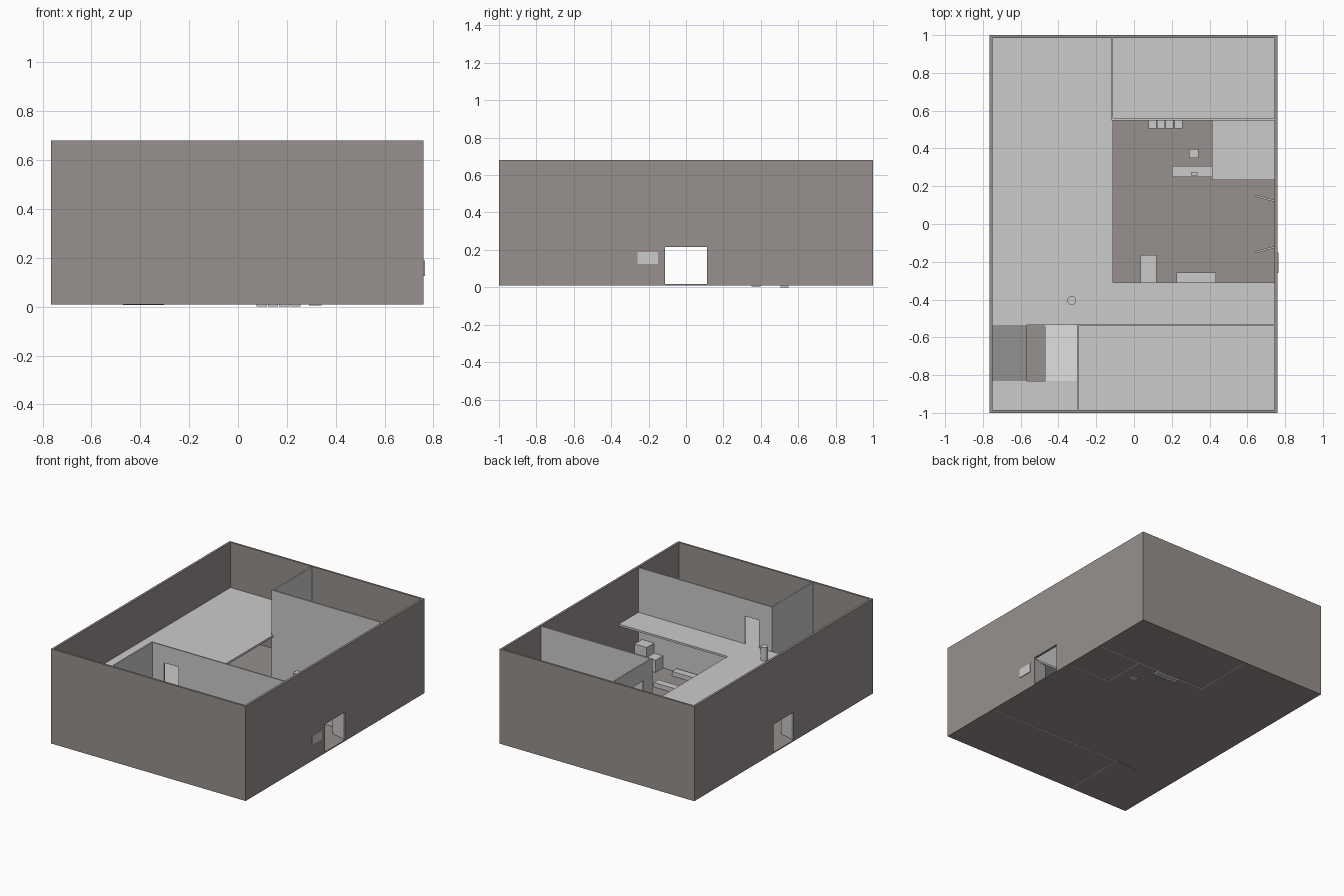
import bpy, bmesh
from math import atan2
from mathutils import Vector, Matrix

if "Cube" in bpy.data.objects:
    bpy.data.objects.remove(bpy.data.objects["Cube"])

brown = bpy.data.materials.new("brown_wall")
brown.diffuse_color = (0.31, 0.28, 0.27, 1)
brown.use_nodes = True
brown.node_tree.nodes["Principled BSDF"].inputs["Base Color"].default_value = brown.diffuse_color


def finish(name, bm, mat=None):
    bmesh.ops.recalc_face_normals(bm, faces=bm.faces)
    me = bpy.data.meshes.new(name)
    bm.to_mesh(me)
    bm.free()
    ob = bpy.data.objects.new(name, me)
    bpy.context.collection.objects.link(ob)
    if mat:
        me.materials.append(mat)
    return ob


def box(name, x, y, z, mat=None):
    """Box from (min, max) ranges."""
    bm = bmesh.new()
    size = [r[1] - r[0] for r in (x, y, z)]
    mid = [(r[0] + r[1]) / 2 for r in (x, y, z)]
    bmesh.ops.create_cube(bm, size=1, matrix=Matrix.Translation(mid) @ Matrix.Diagonal((*size, 1)))
    return finish(name, bm, mat)


def prism(name, pts, offset):
    """Extrude a closed 3D outline along an offset."""
    bm = bmesh.new()
    face = bm.faces.new([bm.verts.new(p) for p in pts])
    ext = bmesh.ops.extrude_face_region(bm, geom=[face], use_keep_orig=True)
    bmesh.ops.translate(bm, verts=[g for g in ext["geom"] if isinstance(g, bmesh.types.BMVert)], vec=offset)
    return finish(name, bm)


def cut(ob, x, y, z):
    """Cut a box-shaped opening and bake the result."""
    tool = box("cutter", x, y, z)
    tool.hide_render = True
    mod = ob.modifiers.new("opening", 'BOOLEAN')
    mod.operation, mod.solver, mod.object = 'DIFFERENCE', 'EXACT', tool
    bpy.context.view_layer.objects.active = ob
    bpy.ops.object.modifier_apply(modifier=mod.name)
    bpy.data.objects.remove(tool)


TOP, BASE, DECK = 0.68, 0.015, 0.36

# outer shell, open at the top, with a doorway through both long sides
shell = box("outer_walls", (-0.765, 0.76), (-1, 1), (0.01, TOP), brown)
cut(shell, (-0.749, 0.744), (-0.986, 0.986), (0.018, 0.9))
cut(shell, (-0.9, 0.9), (-0.113, 0.113), (0.0181, 0.215))

# upper floor with open hall and stairwell
deck = [(-0.749, -0.535), (-0.297, -0.535), (-0.297, -0.986), (0.744, -0.986), (0.744, -0.31),
        (-0.11, -0.31), (-0.11, 0.555), (0.744, 0.555), (0.744, 0.986), (-0.749, 0.986)]
prism("upper_floor", [(x, y, DECK - 0.014) for x, y in deck], Vector((0, 0, 0.014)))

# partitions running through both storeys
low = 0.009
front = box("front_room_wall", (-0.303, 0.744), (-0.54, -0.53), (low, TOP - 0.003))
box("front_room_side_wall", (-0.303, -0.293), (-0.986, -0.54), (low, TOP - 0.003))
box("back_room_wall", (-0.12, 0.744), (0.548, 0.56), (low, TOP - 0.003))
side = box("back_room_side_wall", (-0.12, -0.11), (0.56, 0.986), (low, TOP - 0.003))
cut(front, (-0.2, -0.09), (-0.6, -0.5), (DECK, 0.556))
cut(side, (-0.2, -0.05), (0.645, 0.755), (DECK, 0.556))

# small ground-floor office
box("office_front_wall", (0.413, 0.744), (0.233, 0.243), (low, DECK - 0.014))
box("office_side_wall", (0.413, 0.423), (0.243, 0.548), (low, DECK - 0.014))
box("office_roof", (0.413, 0.744), (0.233, 0.548), (DECK - 0.014, DECK))

# two-flight stair ramps and landing
LAND = 0.19


def ramp(name, x0, x1, z_near, z_far):
    a, b, t = -0.535, -0.83, 0.014
    prism(name, [(x0, a, z_near), (x0, b, z_far), (x0, b, z_far - t), (x0, a, z_near - t)],
          Vector((x1 - x0, 0, 0)))


ramp("lower_stair_ramp", -0.47, -0.303, 0.022, LAND)
ramp("upper_stair_ramp", -0.749, -0.57, DECK, LAND)
box("stair_landing", (-0.749, -0.303), (-0.986, -0.83), (LAND - 0.014, LAND))

# open door leaves at both entrances
for sx, end in ((1, 0.744), (-1, -0.749)):
    for sy in (1, -1):
        hinge = Vector((end, sy * 0.122, 0))
        tip = Vector((end - sx * 0.105, sy * 0.15, 0))
        d = tip - hinge
        bm = bmesh.new()
        bmesh.ops.create_cube(bm, size=1, matrix=Matrix.Translation((hinge + tip) / 2 + Vector((0, 0, 0.115)))
                              @ Matrix.Rotation(atan2(d.y, d.x), 4, 'Z')
                              @ Matrix.Diagonal((d.length, 0.01, 0.194, 1)))
        finish("door_leaf", bm)

# sign panel beside the entrance
box("sign_panel", (0.76, 0.765), (-0.26, -0.15), (0.125, 0.19))

# lockers, desk, stool and screen
for i in range(4):
    x = 0.076 + i * 0.046
    box("locker", (x, x + 0.042), (0.505, 0.548), (0, 0.16))
box("stool", (0.29, 0.342), (0.35, 0.397), (0.005, 0.06))
box("desk_top", (0.2, 0.413), (0.25, 0.308), (0.09, 0.1))
for x in (0.2, 0.403):
    box("desk_side", (x, x + 0.01), (0.25, 0.308), (BASE, 0.09))
box("desk_screen", (0.303, 0.335), (0.258, 0.274), (0.1, 0.13))

# seating, table and kitchen units below the upper floor
box("bench_front", (0.225, 0.435), (-0.31, -0.258), (BASE, 0.05))
box("bench_wall", (0.225, 0.435), (-0.515, -0.463), (BASE, 0.05))
box("low_table", (0.035, 0.12), (-0.31, -0.163), (BASE, 0.06))
box("tall_cabinet", (0.62, 0.715), (-0.528, -0.445), (BASE, 0.176))
box("low_cabinet", (0.55, 0.62), (-0.528, -0.445), (BASE, 0.105))

# round post on the upper floor
bm = bmesh.new()
bmesh.ops.create_cone(bm, cap_ends=True, segments=24, radius1=0.023, radius2=0.023, depth=0.095,
                      matrix=Matrix.Translation((-0.33, -0.405, DECK + 0.0475)))
post = finish("round_post", bm)
bpy.context.view_layer.objects.active = post
post.select_set(True)
bpy.ops.object.shade_smooth_by_angle()
